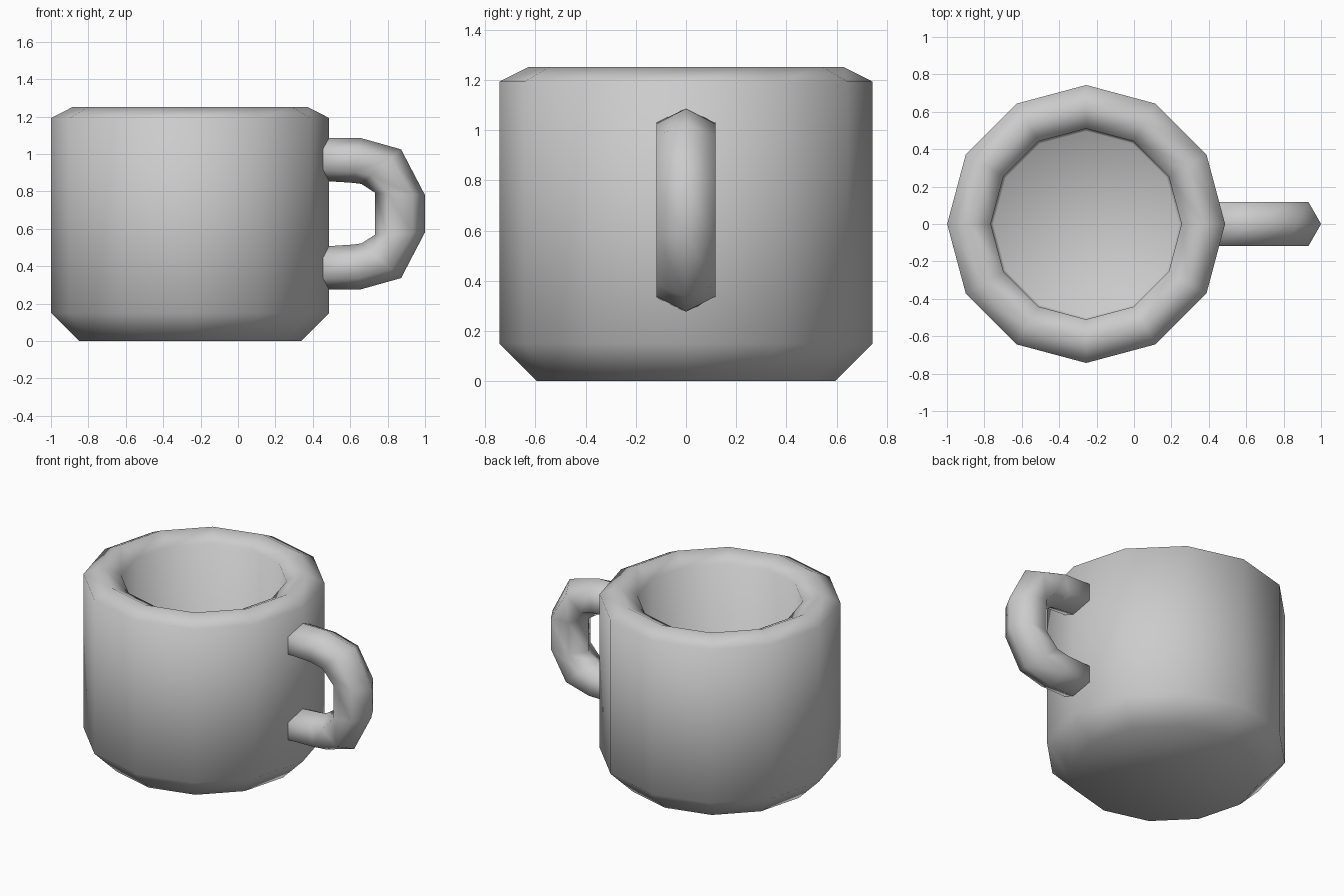
import bpy, bmesh, math

if "Cube" in bpy.data.objects:
    bpy.data.objects.remove(bpy.data.objects["Cube"])

CX = -0.256   # mug axis
MID_Z = 0.681 # handle mirror height


def build(name, rings):
    """Skin a chain of closed rings, cap both ends, shade smooth."""
    bm = bmesh.new()
    loops = [[bm.verts.new(p) for p in ring] for ring in rings]
    n = len(loops[0])
    for a, b in zip(loops, loops[1:]):
        for i in range(n):
            j = (i + 1) % n
            bm.faces.new((a[i], a[j], b[j], b[i]))
    bm.faces.new(loops[0][::-1])
    bm.faces.new(loops[-1])
    bmesh.ops.recalc_face_normals(bm, faces=bm.faces)
    for f in bm.faces:
        f.smooth = True
    mesh = bpy.data.meshes.new(name)
    bm.to_mesh(mesh)
    bm.free()
    obj = bpy.data.objects.new(name, mesh)
    bpy.context.collection.objects.link(obj)
    return obj


def circle(r, z, n=12):
    return [(CX + r * math.cos(math.tau * i / n), r * math.sin(math.tau * i / n), z)
            for i in range(n)]


def hexagon(outer, inner, half_width=0.117):
    """Six-sided handle section between an outer and an inner point in xz."""
    def at(t, y):
        return (outer[0] + (inner[0] - outer[0]) * t, y,
                outer[1] + (inner[1] - outer[1]) * t)
    w = half_width
    return [at(0, 0), at(.25, w), at(.75, w), at(1, 0), at(.75, -w), at(.25, -w)]


# Mug body: chamfered base, thick wall, rounded rim, hollow inside
profile = [(0.593, 0), (0.743, 0.15), (0.743, 1.193), (0.627, 1.252),
           (0.51, 1.193), (0.51, 0.247), (0.496, 0.233)]
build("mug_body", [circle(r, z) for r, z in profile])

# Handle: upper half sections, mirrored for the lower half
upper = [((0.40, 1.087), (0.40, 0.86)),
         ((0.658, 1.085), (0.615, 0.846)),
         ((0.872, 1.025), (0.66, 0.84)),
         ((1.0, 0.78), (0.733, 0.793))]
lower = [tuple((x, 2 * MID_Z - z) for x, z in s) for s in reversed(upper)]
build("handle", [hexagon(o, i) for o, i in upper + lower])
